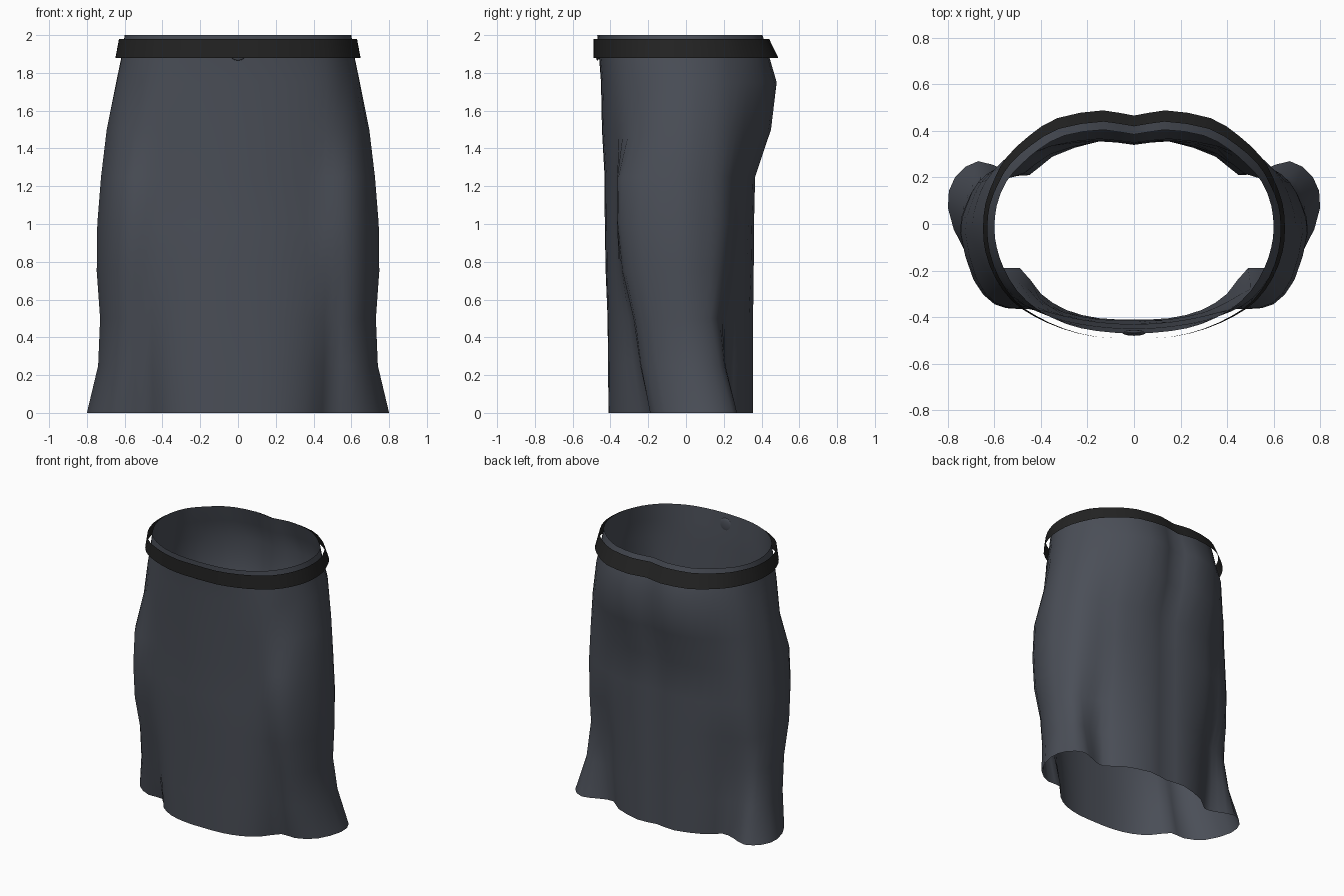
import bpy
import math
from mathutils import Vector

old = bpy.data.objects.get("Cube")
if old:
    bpy.data.objects.remove(old, do_unlink=True)


def material(name, rgb):
    mat = bpy.data.materials.new(name)
    mat.use_nodes = True
    color = (*rgb, 1)
    mat.diffuse_color = color
    mat.node_tree.nodes["Principled BSDF"].inputs["Base Color"].default_value = color
    return mat


slate = material("slate cloth", (.069, .077, .096))
black = material("black leather", (.017, .017, .017))

# Half outlines, from front centre round the left side to back centre
WAIST = [(0, -.47), (.16, -.46), (.29, -.43), (.41, -.37), (.5, -.29),
         (.56, -.19), (.59, -.1), (.6, -.02), (.59, .08), (.55, .18),
         (.49, .25), (.41, .32), (.3, .38), (.13, .405), (0, .385)]
HIP = [(0, -.45), (.16, -.44), (.3, -.415), (.42, -.375), (.51, -.32),
       (.58, -.23), (.63, -.12), (.645, 0), (.63, .1), (.6, .19),
       (.54, .28), (.46, .36), (.33, .44), (.15, .48), (0, .44)]
THIGH = [(0, -.43), (.16, -.42), (.3, -.395), (.42, -.365), (.5, -.365),
         (.6, -.345), (.69, -.24), (.745, -.04), (.72, .08), (.67, .18),
         (.59, .24), (.48, .28), (.36, .33), (.15, .36), (0, .345)]
KNEE = [(0, -.415), (.15, -.41), (.3, -.38), (.41, -.33), (.5, -.28),
        (.59, -.27), (.68, -.18), (.73, -.02), (.71, .09), (.66, .16),
        (.57, .19), (.47, .22), (.36, .3), (.15, .355), (0, .34)]
HEM = [(0, -.41), (.15, -.405), (.29, -.37), (.4, -.3), (.49, -.19),
       (.6, -.19), (.73, -.11), (.8, .07), (.77, .2), (.67, .27),
       (.55, .23), (.45, .21), (.35, .29), (.15, .355), (0, .34)]
BELT = [(0, -.49), (.16, -.485), (.3, -.45), (.42, -.395), (.51, -.33),
        (.58, -.23), (.62, -.12), (.63, -.02), (.62, .08), (.58, .18),
        (.53, .26), (.44, .34), (.32, .41), (.13, .44), (0, .42)]


def blend(a, b, fx, fy):
    """Mix two outlines, with separate amounts across and along."""
    return [(p[0] + (q[0] - p[0]) * fx, p[1] + (q[1] - p[1]) * fy)
            for p, q in zip(a, b)]


def full_ring(half, z):
    """Mirror a half outline and round it with midpoints on a smooth curve."""
    pts = [Vector((x, y, z)) for x, y in half]
    pts += [Vector((-p.x, p.y, z)) for p in pts[-2:0:-1]]
    n = len(pts)
    ring = []
    for i, p in enumerate(pts):
        q = pts[(i + 1) % n]
        outer = pts[i - 1] + pts[(i + 2) % n]
        ring += [p, (p + q) * .5625 - outer * .0625]
    return ring


def finish(obj, mat, angle):
    obj.data.materials.append(mat)
    bpy.ops.object.select_all(action='DESELECT')
    obj.select_set(True)
    bpy.context.view_layer.objects.active = obj
    bpy.ops.object.shade_smooth_by_angle(angle=math.radians(angle))


def loft(name, levels, mat):
    """Open sheet through the outlines, lowest first."""
    rings = [full_ring(half, z) for half, z in levels]
    n = len(rings[0])
    verts = [v for ring in rings for v in ring]
    faces = [(r * n + i, r * n + (i + 1) % n,
              (r + 1) * n + (i + 1) % n, (r + 1) * n + i)
             for r in range(len(rings) - 1) for i in range(n)]
    mesh = bpy.data.meshes.new(name)
    mesh.from_pydata(verts, [], faces)
    obj = bpy.data.objects.new(name, mesh)
    bpy.context.collection.objects.link(obj)
    finish(obj, mat, 60)


# Skirt: flared hem, narrow knees, full seat, fitted waist
loft("skirt", [
    (HEM, 0),
    (blend(KNEE, HEM, .15, .4), .25),
    (KNEE, .5),
    (blend(THIGH, KNEE, -.2, .3), .75),
    (THIGH, 1),
    (blend(THIGH, HIP, .2, .05), 1.25),
    (blend(THIGH, HIP, .5, .75), 1.5),
    (HIP, 1.75),
    (blend(HIP, WAIST, .6, .5), 1.88),
    (WAIST, 2),
], slate)

# Belt: a thin band that spreads downward at the sides and back
belt_low = [(x * 1.03, y * (1.11 if y > 0 else 1)) for x, y in BELT]
loft("belt", [(belt_low, 1.88), (BELT, 1.98)], black)

# Waist button behind the belt
bpy.ops.mesh.primitive_uv_sphere_add(segments=16, ring_count=8, radius=.05,
                                     location=(0, -.468, 1.915))
button = bpy.context.object
button.name = "waist_button"
button.scale.y = .25
finish(button, slate, 60)
